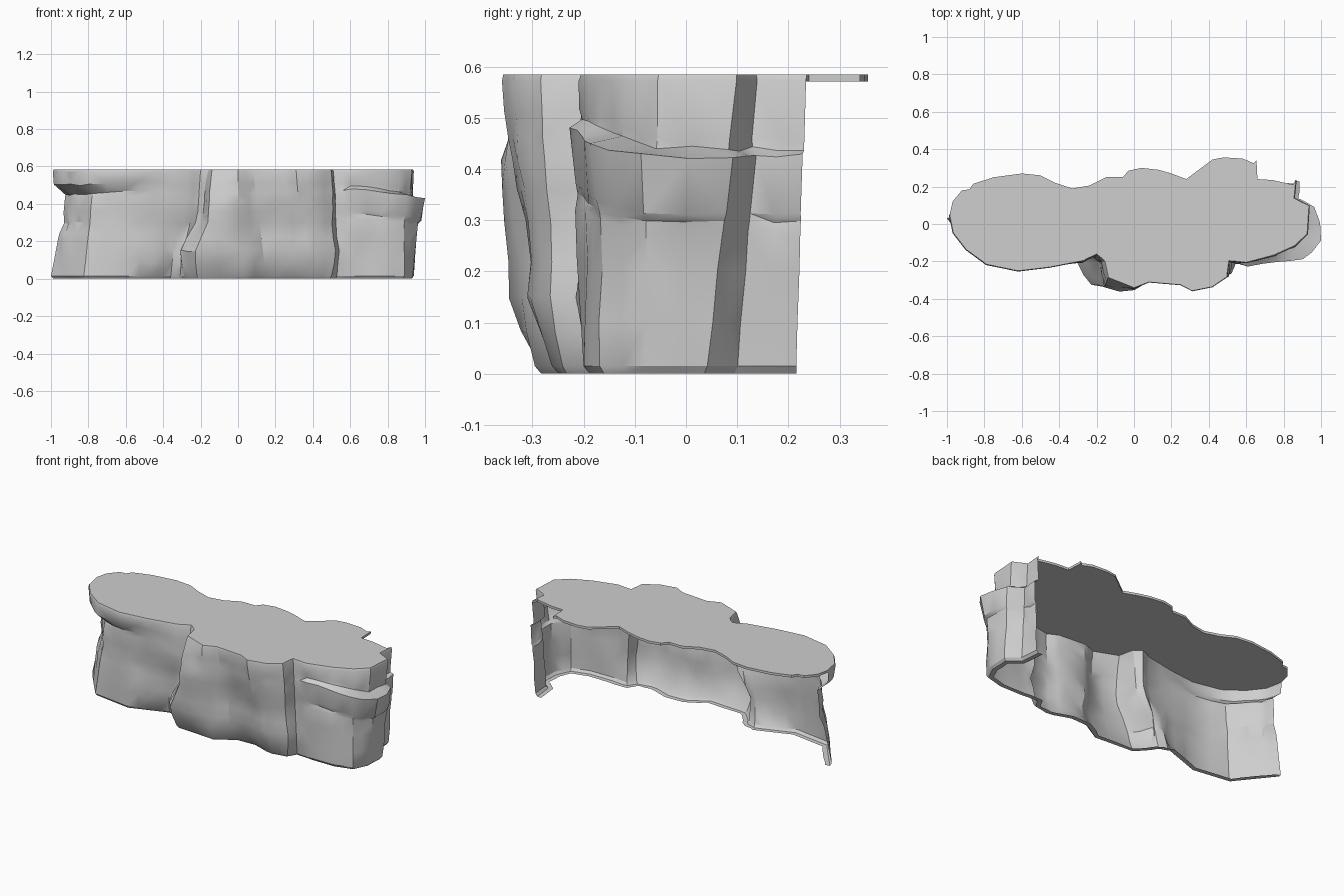
import bpy, bmesh, math, random
from mathutils import Vector

random.seed(4)
cube = bpy.data.objects.get("Cube")
if cube:
    bpy.data.objects.remove(cube, do_unlink=True)

stone = bpy.data.materials.new("grey stone")
stone.use_nodes = True
stone.diffuse_color = (0.62, 0.62, 0.62, 1)
stone.node_tree.nodes["Principled BSDF"].inputs["Base Color"].default_value = (0.62, 0.62, 0.62, 1)

# Wall outline at the top and at the foot, from the rounded end along the front
TOP = [(-.99, .05), (-.97, -.05), (-.9, -.14), (-.79, -.22), (-.62, -.255), (-.45, -.235),
       (-.27, -.2), (-.2, -.165), (-.16, -.2), (-.14, -.29), (0, -.345), (.08, -.315),
       (.25, -.33), (.31, -.362), (.42, -.34), (.5, -.285), (.51, -.2), (.6, -.21),
       (.75, -.17), (.86, -.12), (.93, -.055), (.94, .1), (.86, .14), (.87, .235)]
FOOT = [(-1, .03), (-.95, -.035), (-.89, -.11), (-.825, -.19), (-.59, -.225), (-.46, -.18),
        (-.36, -.145), (-.31, -.165), (-.29, -.2), (-.22, -.275), (.03, -.295), (.15, -.225),
        (.26, -.22), (.36, -.255), (.41, -.26), (.5, -.24), (.53, -.19), (.63, -.2),
        (.78, -.2), (.89, -.17), (.935, -.08), (.94, .04), (.87, .1), (.86, .215)]
# Back edge of the top slab
BACK = [(.85, .21), (.74, .235), (.66, .24), (.655, .34), (.64, .325), (.58, .35),
        (.48, .356), (.42, .345), (.36, .3), (.28, .24), (.2, .27), (.13, .29), (.04, .3),
        (-.03, .285), (-.06, .25), (-.15, .25), (-.24, .205), (-.33, .19), (-.42, .22),
        (-.5, .26), (-.6, .27), (-.75, .25), (-.86, .215), (-.88, .185), (-.92, .18), (-.97, .12)]
# Rock strata: height and outward offset for the left, middle and right stretches
ROWS = [((0, -.04), (0, -.04), (0, -.04)),
        ((0, -.012), (0, -.012), (0, -.012)),
        ((.015, 0), (.015, 0), (.015, 0)),
        ((.1, -.012), (.08, .015), (.1, .008)),
        ((.21, -.03), (.15, .025), (.2, .018)),
        ((.24, -.04), (.22, .008), (.275, .032)),
        ((.3, -.065), (.3, .005), (.295, .03)),
        ((.36, -.06), (.36, .008), (.312, .05)),
        ((.43, -.07), (.42, .01), (.425, .075)),
        ((.45, -.075), (.46, .008), (.44, -.012)),
        ((.5, -.005), (.51, .005), (.46, -.01)),
        ((.572, 0), (.572, 0), (.572, 0)),
        ((.585, -.005), (.585, -.005), (.585, -.005))]
HEIGHT = .585


def step(a, b, x):
    t = max(0, min(1, (x - a) / (b - a)))
    return t * t * (3 - 2 * t)


def split(points):
    out = []
    for a, b in zip(points, points[1:]):
        out += [Vector(a), (Vector(a) + Vector(b)) / 2]
    return out + [Vector(points[-1])]


def finish(name, bm, angle):
    mesh = bpy.data.meshes.new(name)
    bm.to_mesh(mesh)
    bm.free()
    mesh.materials.append(stone)
    obj = bpy.data.objects.new(name, mesh)
    bpy.context.collection.objects.link(obj)
    bpy.ops.object.select_all(action='DESELECT')
    obj.select_set(True)
    bpy.context.view_layer.objects.active = obj
    bpy.ops.object.shade_smooth_by_angle(angle=math.radians(angle))


# Cliff wall: an open shell of stacked strata
top, foot = split(TOP), split(FOOT)
count = len(top)
bm = bmesh.new()
grid = []
rim = []
for r, row in enumerate(ROWS):
    ring = []
    for i in range(count):
        x, y = top[i]
        left, right = 1 - step(-.62, -.36, x), step(.5, .62, x)
        weights = (left, 1 - left - right, right)
        z = sum(w * s[0] for w, s in zip(weights, row))
        bulge = 0
        if 2 < r < 11:
            # Strata are deepest at the two ends and fade along the front
            fade = (1 - .6 * step(-.92, -.65, x), 1,
                    .25 + .75 * step(.68, .92, x) * (1 - step(-.03, .14, y)))
            off = sum(w * s[1] * k for w, s, k in zip(weights, row, fade))
            # Cracks climb toward the middle
            z += right * max(0, -.05 - y) * .35 * step(.1, .3, z)
            z += left * (step(-.95, -.4, x) * .03) * step(.3, .45, z)
            z += random.uniform(-.005, .005)
            off += random.uniform(-.004, .004)
            # Swollen corner of the buttress
            if -.155 < x < -.02:
                bulge = .045 * math.sin(math.pi * z / HEIGHT)
        else:
            off = row[0][1]
        f = z / HEIGHT
        # The middle buttress kicks outward near its foot
        if -.28 < x < .02:
            f = step(.15, .34, z) * .65 + f * .35
        base = foot[i].lerp(top[i], f)
        a, b = top[max(i - 1, 0)], top[min(i + 1, count - 1)]
        normal = Vector((b.y - a.y, a.x - b.x)).normalized()
        p = base + normal * off
        p.x = max(-1, min(1, p.x))
        p.y = max(-.365, p.y - bulge)
        ring.append(bm.verts.new((p.x, p.y, z)))
        if r == len(ROWS) - 1:
            rim.append(p)
    grid.append(ring)
for low, high in zip(grid, grid[1:]):
    for i in range(count - 1):
        bm.faces.new((low[i], low[i + 1], high[i + 1], high[i]))
bmesh.ops.triangulate(bm, faces=bm.faces[:])
finish("cliff_wall", bm, 28)

# Top slab: thin flat sheet overhanging the open back
bm = bmesh.new()
outline = rim + [Vector(p) for p in BACK]
face = bm.faces.new([bm.verts.new((p.x, p.y, HEIGHT)) for p in outline])
extruded = bmesh.ops.extrude_face_region(bm, geom=[face], use_keep_orig=True)
for v in extruded["geom"]:
    if isinstance(v, bmesh.types.BMVert):
        v.co.z -= .014
bmesh.ops.recalc_face_normals(bm, faces=bm.faces[:])
finish("top_slab", bm, 30)
